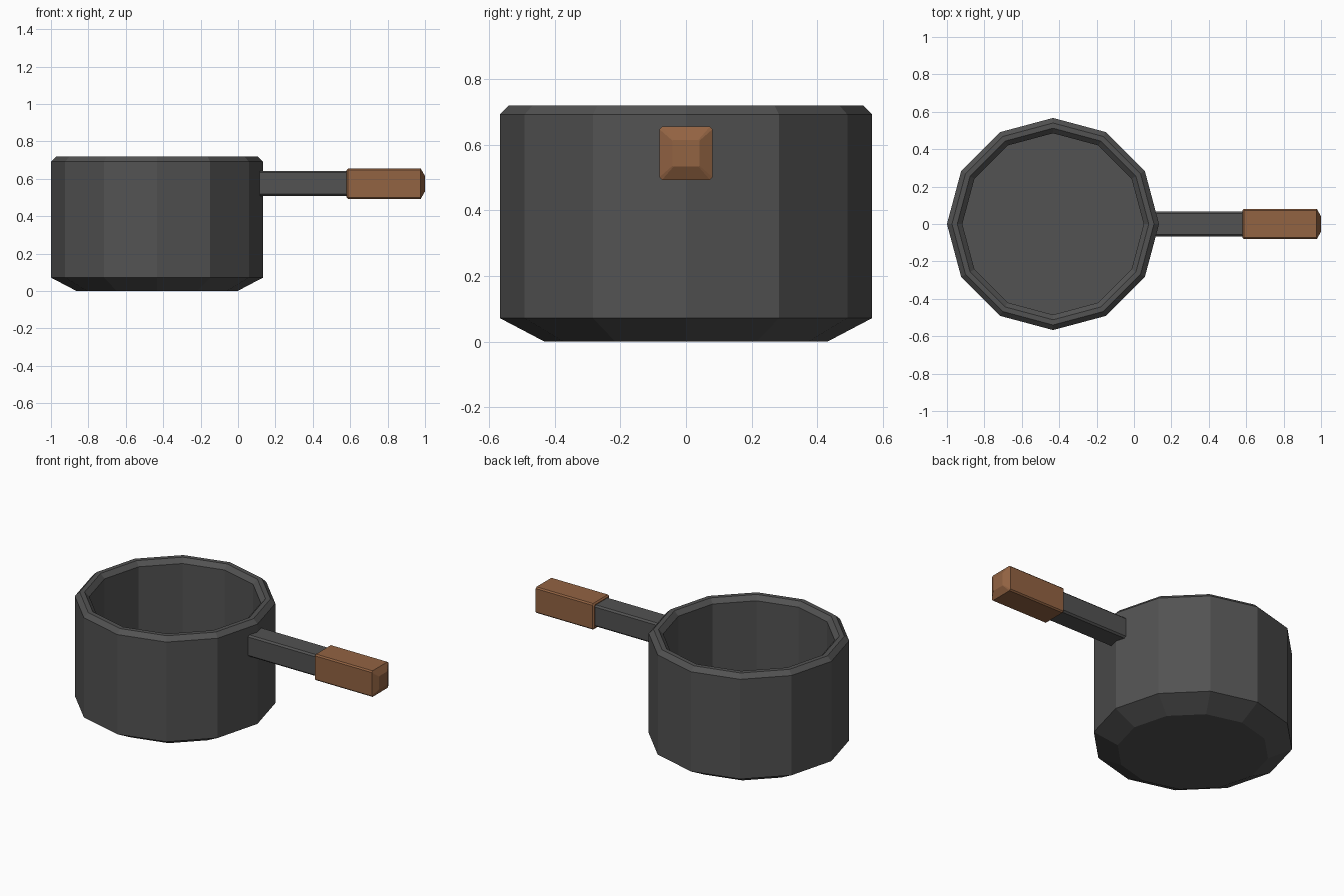
import bpy, bmesh
from math import cos, sin, pi

if "Cube" in bpy.data.objects:
    bpy.data.objects.remove(bpy.data.objects["Cube"])


def material(name, rgb):
    m = bpy.data.materials.new(name)
    m.diffuse_color = (*rgb, 1)
    m.use_nodes = True
    m.node_tree.nodes["Principled BSDF"].inputs["Base Color"].default_value = m.diffuse_color
    return m


def loft(name, rings, mat):
    """Skin a list of equal-length rings and cap both ends."""
    bm = bmesh.new()
    loops = [[bm.verts.new(p) for p in ring] for ring in rings]
    n = len(loops[0])
    for a, b in zip(loops, loops[1:]):
        for i in range(n):
            j = (i + 1) % n
            bm.faces.new((a[i], a[j], b[j], b[i]))
    bm.faces.new(loops[0][::-1])
    bm.faces.new(loops[-1])
    bmesh.ops.recalc_face_normals(bm, faces=bm.faces)
    me = bpy.data.meshes.new(name)
    bm.to_mesh(me)
    bm.free()
    me.materials.append(mat)
    ob = bpy.data.objects.new(name, me)
    bpy.context.collection.objects.link(ob)
    return ob


def pot_ring(r, z, n=12):
    return [(-0.433 + r * cos(2 * pi * i / n), r * sin(2 * pi * i / n), z)
            for i in range(n)]


def bar_ring(x, h, c, zc):
    """Square section of half size h with corners cut by c."""
    k = h - c
    pts = [(h, -k), (h, k), (k, h), (-k, h), (-h, k), (-h, -k), (-k, -h), (k, -h)]
    return [(x, y, zc + z) for y, z in pts]


iron = material("dark_iron", (0.085, 0.085, 0.085))
wood = material("brown_wood", (0.29, 0.125, 0.055))

# pot body: outside, chamfered rim, then inside down to the floor
profile = [(0.43, 0), (0.567, 0.072), (0.567, 0.692), (0.54, 0.719),
           (0.512, 0.719), (0.485, 0.692), (0.485, 0.072)]
loft("pot_body", [pot_ring(r, z) for r, z in profile], iron)

# metal handle bar
loft("handle_bar", [bar_ring(x, 0.067, 0.01, 0.576) for x in (0.09, 0.60)], iron)

# wooden grip with a tapered end
grip = [(0.58, 0.073), (0.588, 0.081), (0.977, 0.081), (1.0, 0.041)]
loft("handle_grip", [bar_ring(x, h, 0.008 if h > 0.05 else 0.003, 0.574)
                     for x, h in grip], wood)
